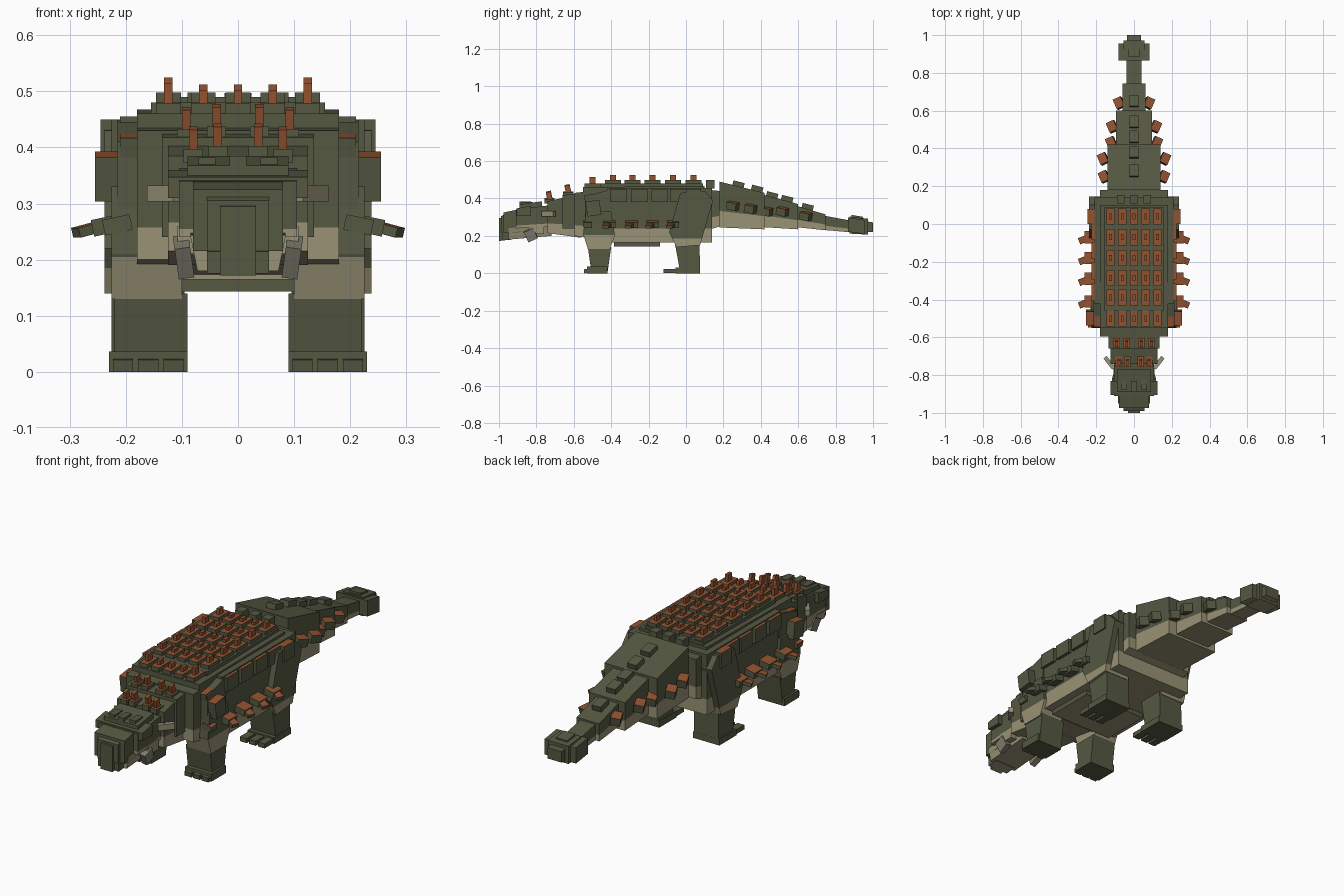
import bpy, bmesh, math
from mathutils import Matrix, Vector, Euler


def material(name, rgb):
    m = bpy.data.materials.new(name)
    m.diffuse_color = (*rgb, 1)
    return m


MATS = [material("olive hide", (0.092, 0.098, 0.055)),
        material("pale belly", (0.32, 0.29, 0.18)),
        material("rust armour", (0.29, 0.085, 0.03)),
        material("grey horn", (0.21, 0.20, 0.15))]
HIDE, BELLY, RUST, HORN = range(4)


def finish(name, bm):
    bmesh.ops.recalc_face_normals(bm, faces=bm.faces)
    me = bpy.data.meshes.new(name)
    bm.to_mesh(me)
    bm.free()
    for m in MATS:
        me.materials.append(m)
    ob = bpy.data.objects.new(name, me)
    bpy.context.collection.objects.link(ob)
    return ob


def add_box(bm, loc, size, rot=(0, 0, 0), mat=HIDE, top=None):
    """Box around a centre; the upper face may have its own colour."""
    mw = Matrix.LocRotScale(Vector(loc), Euler([math.radians(a) for a in rot]), Vector(size))
    verts = bmesh.ops.create_cube(bm, size=1, matrix=mw)["verts"]
    up = (mw.to_3x3() @ Vector((0, 0, 1))).normalized()
    for f in {f for v in verts for f in v.link_faces}:
        f.normal_update()
        f.material_index = top if top is not None and f.normal.dot(up) > 0.9 else mat


def box(name, loc, size, rot=(0, 0, 0), mat=HIDE, top=None, mirror=False):
    bm = bmesh.new()
    add_box(bm, loc, size, rot, mat, top)
    if mirror:
        x, y, z = loc
        add_box(bm, (-x, y, z), size, (rot[0], -rot[1], -rot[2]), mat, top)
    return finish(name, bm)


def block(name, front, back, x0, x1, split=0.0, taper=1.0, mirror=False, under=BELLY):
    """Body segment between two (y, bottom, top) ends, pale below the split."""
    bm = bmesh.new()
    levels = [0, split, 1] if split else [0, 1]
    for s in ((1, -1) if mirror else (1,)):
        rings = []
        for t in levels:
            w = taper + (1 - taper) * t if t < split or not split else 1
            ring = []
            for x, (y, b, h) in ((x0, front), (x1, front), (x1, back), (x0, back)):
                mid = (x0 + x1) / 2
                ring.append(bm.verts.new((s * (mid + (x - mid) * w), y, b + (h - b) * t)))
            rings.append(ring)
        bm.faces.new(rings[0]).material_index = under
        bm.faces.new(rings[-1])
        for i, (a, b) in enumerate(zip(rings, rings[1:])):
            for k in range(4):
                f = bm.faces.new((a[k], a[k - 1], b[k - 1], b[k]))
                f.material_index = BELLY if split and i == 0 else HIDE
    return finish(name, bm)


def slab(name, outline, x0, x1, pale_below=None):
    """Mirrored pair of limb slabs from a side outline of (y, z) points."""
    bm = bmesh.new()
    for s in (1, -1):
        a = [bm.verts.new((s * x0, y, z)) for y, z in outline]
        b = [bm.verts.new((s * x1, y, z)) for y, z in outline]
        faces = [bm.faces.new(a), bm.faces.new(b)]
        faces += [bm.faces.new((a[i - 1], a[i], b[i], b[i - 1])) for i in range(len(a))]
    if pale_below is not None:
        bmesh.ops.bisect_plane(bm, geom=bm.verts[:] + bm.edges[:] + bm.faces[:],
                               plane_co=(0, 0, pale_below), plane_no=(0, 0, 1))
        for f in bm.faces:
            f.material_index = BELLY if f.calc_center_median().z < pale_below else HIDE
    return finish(name, bm)


# Torso
block("torso", (-0.42, 0.165, 0.455), (0.14, 0.165, 0.455), -0.21, 0.21, 0.26)
block("belly_plate", (-0.385, 0.143, 0.18), (-0.14, 0.143, 0.18), -0.17, 0.17)
block("rump", (0.08, 0.22, 0.45), (0.18, 0.25, 0.44), -0.18, 0.18, 0.3)
block("shoulders", (-0.595, 0.2, 0.43), (-0.40, 0.17, 0.45), -0.18, 0.18, 0.25)
block("shoulder_sides", (-0.54, 0.21, 0.41), (-0.40, 0.17, 0.45), -0.215, 0.215, 0.25)
block("back_ridge", (-0.55, 0.42, 0.46), (0.10, 0.44, 0.468), -0.18, 0.18, under=HIDE)
block("back_crown", (-0.46, 0.45, 0.48), (0.09, 0.45, 0.48), -0.155, 0.155, under=HIDE)

# Rows of back scutes with rust tops and spikes
bm = bmesh.new()
spikes = bmesh.new()
for y in (0.04, -0.07, -0.18, -0.285, -0.39, -0.50):
    low = 0.018 if y < -0.45 else 0
    for i in range(-2, 3):
        x = i * 0.062
        add_box(bm, (x, y, 0.48 - low), (0.044, 0.085, 0.035), top=RUST)
        h = (0.525 if abs(i) == 2 else 0.512) - low * 0.6
        add_box(spikes, (x, y, (h + 0.47) / 2), (0.015, 0.032, h - 0.47), mat=RUST)
for x in (-0.07, 0, 0.07):
    add_box(bm, (x, 0.13, 0.475), (0.04, 0.045, 0.045))
# Neck spikes
for x, y, z in ((0.036, -0.73, 0.41), (0.08, -0.73, 0.405), (0.038, -0.63, 0.445), (0.092, -0.63, 0.44)):
    for s in (1, -1):
        add_box(bm, (s * x, y, z - 0.02), (0.034, 0.055, 0.025), top=RUST)
        add_box(spikes, (s * x, y, z), (0.015, 0.028, 0.06), (12, 0, 0), RUST)
finish("back_scutes", bm)
finish("back_spikes", spikes)

# Flank plates with rust tops
for i, y in enumerate((-0.36, -0.25, -0.14, -0.04)):
    box(f"flank_plate_{i + 1}", (0.21, y, 0.415), (0.03, 0.09, 0.07), top=RUST, mirror=True)
box("hip_plate", (0.22, 0.04, 0.412), (0.05, 0.08, 0.075), top=RUST, mirror=True)
box("shoulder_plate", (0.232, -0.495, 0.348), (0.046, 0.075, 0.08), (8, 0, 0), top=RUST, mirror=True)
box("shoulder_plate_inner", (0.195, -0.50, 0.385), (0.03, 0.08, 0.075), (8, 0, 0), top=RUST, mirror=True)

# Flank spikes
for i, y in enumerate((-0.41, -0.29, -0.18, -0.07)):
    box(f"flank_spike_{i + 1}", (0.225, y, 0.263), (0.07, 0.065, 0.03), (0, 12, 0), top=RUST, mirror=True)
    box(f"flank_spike_tip_{i + 1}", (0.262, y - 0.01, 0.255), (0.06, 0.035, 0.018), (0, 14, -22), top=RUST, mirror=True)
box("front_flank_spike", (0.215, -0.525, 0.262), (0.05, 0.045, 0.028), (0, 12, 0), top=RUST, mirror=True)

# Front legs
slab("front_upper_leg", [(-0.55, 0.21), (-0.535, 0.33), (-0.40, 0.33), (-0.38, 0.20), (-0.41, 0.13), (-0.525, 0.13)],
     0.10, 0.225, 0.205)
slab("front_lower_leg", [(-0.525, 0.14), (-0.505, 0.0), (-0.42, 0.0), (-0.40, 0.14)], 0.09, 0.22)
box("front_foot", (0.16, -0.475, 0.018), (0.14, 0.11, 0.036), mirror=True)
for i, x in enumerate((0.115, 0.16, 0.205)):
    box(f"front_toe_{i + 1}", (x, -0.52, 0.013), (0.036, 0.05, 0.022), (6, 0, 0), mirror=True)

# Hind legs
slab("thigh", [(-0.03, 0.43), (0.10, 0.44), (0.145, 0.39), (0.075, 0.15), (-0.05, 0.14), (-0.09, 0.22)],
     0.10, 0.238, 0.185)
slab("hind_lower_leg", [(-0.065, 0.19), (0.072, 0.19), (0.075, 0.0), (-0.03, 0.0)], 0.095, 0.225)
box("hind_foot", (0.16, 0.01, 0.015), (0.14, 0.13, 0.03), mirror=True)
for i, x in enumerate((0.112, 0.16, 0.208)):
    box(f"hind_toe_{i + 1}", (x, -0.075, 0.013), (0.036, 0.09, 0.022), mirror=True)

# Neck
block("neck", (-0.74, 0.215, 0.385), (-0.56, 0.19, 0.425), -0.125, 0.125, 0.3)
block("neck_collar", (-0.66, 0.24, 0.418), (-0.58, 0.24, 0.425), -0.135, 0.135, under=HIDE)

# Head
block("skull", (-0.91, 0.24, 0.34), (-0.72, 0.25, 0.365), -0.105, 0.105, 0.15)
block("jaw", (-0.95, 0.18, 0.245), (-0.72, 0.20, 0.26), -0.085, 0.085, 0.95, 0.85)
block("snout", (-0.975, 0.215, 0.325), (-0.88, 0.22, 0.345), -0.08, 0.08, under=HIDE)
block("nose", (-0.99, 0.215, 0.305), (-0.93, 0.21, 0.33), -0.055, 0.055, under=BELLY)
block("beak", (-1.0, 0.172, 0.295), (-0.95, 0.18, 0.30), -0.032, 0.032, under=BELLY)
block("beak_sides", (-0.985, 0.175, 0.222), (-0.93, 0.18, 0.225), -0.055, 0.055)
block("brow", (-0.905, 0.31, 0.347), (-0.83, 0.31, 0.36), -0.125, 0.125, under=HIDE)
block("crown", (-0.89, 0.34, 0.368), (-0.77, 0.34, 0.385), -0.09, 0.09, under=HIDE)
box("head_scute", (0, -0.86, 0.372), (0.03, 0.06, 0.025))
box("brow_scute", (0.055, -0.85, 0.372), (0.03, 0.06, 0.02), mirror=True)
box("cheek_horn", (0.097, -0.83, 0.205), (0.028, 0.055, 0.06), (25, 8, 0), HORN, mirror=True)
box("cheek", (0.088, -0.80, 0.235), (0.04, 0.08, 0.05), mat=BELLY, mirror=True)
box("rear_horn", (0.13, -0.735, 0.318), (0.022, 0.075, 0.028), (0, 0, -38), BELLY, mirror=True)

# Tail
block("tail_base", (0.18, 0.245, 0.49), (0.42, 0.235, 0.43), -0.14, 0.14, 0.36)
block("tail_second", (0.36, 0.25, 0.435), (0.60, 0.235, 0.37), -0.095, 0.095, 0.36)
block("tail_third", (0.56, 0.25, 0.37), (0.745, 0.23, 0.315), -0.06, 0.06, 0.36)
block("tail_fourth", (0.70, 0.235, 0.315), (0.89, 0.218, 0.28), -0.04, 0.04, 0.3)
block("tail_club", (0.865, 0.222, 0.298), (0.955, 0.21, 0.285), -0.083, 0.083)
block("tail_club_top", (0.885, 0.27, 0.312), (0.945, 0.27, 0.302), -0.03, 0.03)
block("tail_club_core", (0.875, 0.212, 0.303), (0.972, 0.207, 0.292), -0.055, 0.055)
block("tail_tip", (0.95, 0.22, 0.28), (1.0, 0.22, 0.272), -0.038, 0.038)

# Tail scutes
for i, (y, z) in enumerate(((0.28, 0.473), (0.38, 0.45), (0.46, 0.415), (0.54, 0.395), (0.65, 0.352))):
    box(f"tail_top_scute_{i + 1}", (0, y, z), (0.048, 0.062, 0.034), (-14, 0, 0))
for i, (x, y, z) in enumerate(((0.158, 0.25, 0.36), (0.163, 0.345, 0.345), (0.12, 0.43, 0.33),
                               (0.115, 0.515, 0.33), (0.078, 0.64, 0.305))):
    box(f"tail_side_scute_{i + 1}", (x, y, z), (0.045, 0.055, 0.04), (-12, 8, -25), top=RUST, mirror=True)
